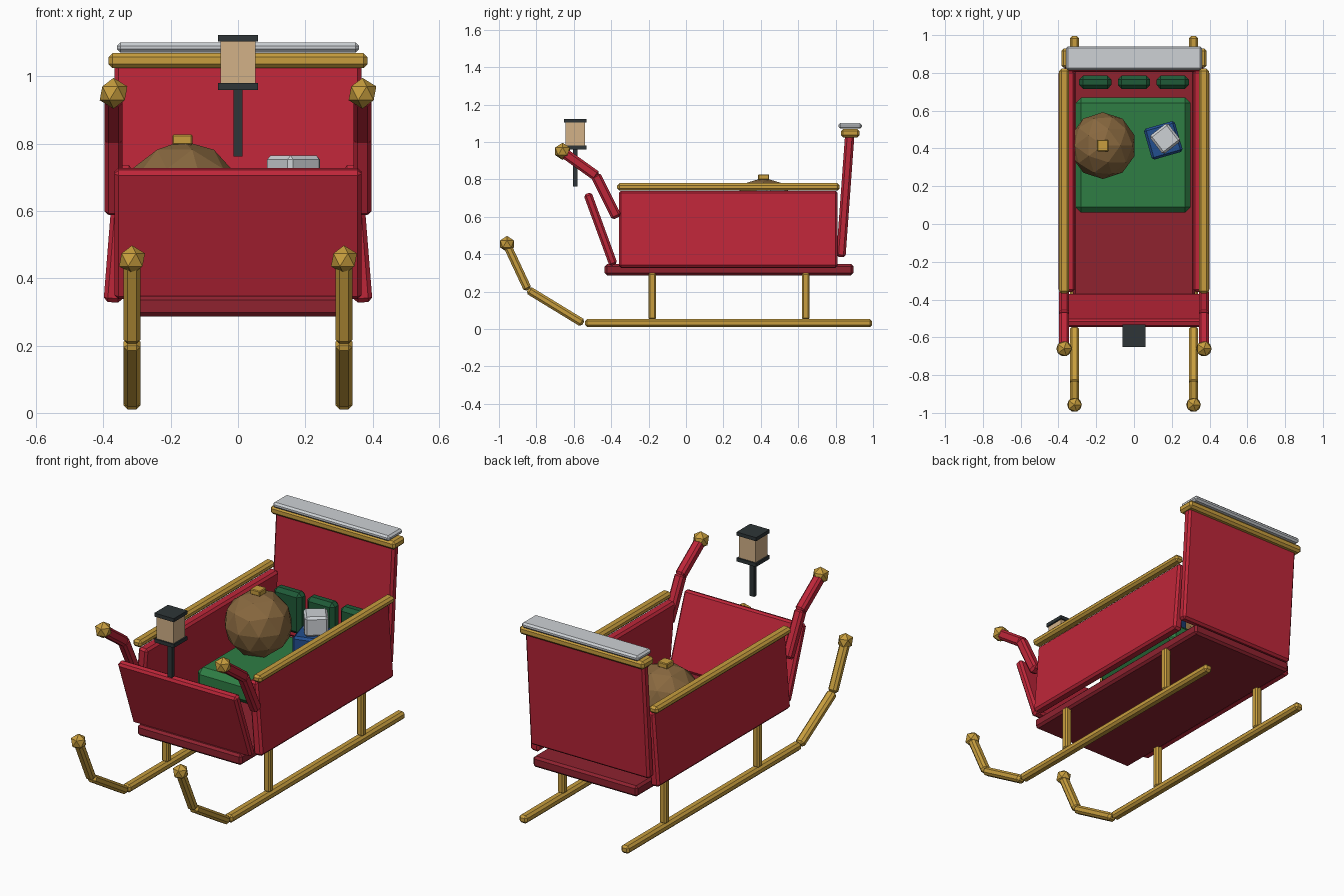
import bpy, bmesh, math
from mathutils import Matrix, Vector

if "Cube" in bpy.data.objects:
    bpy.data.objects.remove(bpy.data.objects["Cube"])


def material(name, r, g, b):
    lin = [((c / 255 + 0.055) / 1.055) ** 2.4 for c in (r, g, b)]
    m = bpy.data.materials.new(name)
    m.diffuse_color = (*lin, 1)
    m.use_nodes = True
    m.node_tree.nodes["Principled BSDF"].inputs["Base Color"].default_value = m.diffuse_color
    return m


RED = material("red paint", 190, 38, 57)
DARK_RED = material("dark red floor", 142, 34, 47)
GOLD = material("gold", 200, 158, 62)
WHITE = material("pale grey", 205, 209, 213)
IRON = material("dark iron", 46, 53, 55)
GLOW = material("lantern tan", 210, 177, 135)
GREEN = material("green cloth", 46, 125, 68)
DARK_GREEN = material("dark green cushion", 31, 90, 55)
BROWN = material("brown sack", 136, 104, 63)
BLUE = material("blue wrap", 34, 78, 142)


def finish(name, bm, loc, rot, mat, bevel=0):
    me = bpy.data.meshes.new(name)
    bm.to_mesh(me)
    bm.free()
    ob = bpy.data.objects.new(name, me)
    bpy.context.collection.objects.link(ob)
    ob.location, ob.rotation_euler = loc, rot
    me.materials.append(mat)
    if bevel:
        mod = ob.modifiers.new("chamfer", 'BEVEL')
        mod.width, mod.segments = bevel, 1
    return ob


def box(name, loc, size, mat, bevel=0.012, rot=(0, 0, 0)):
    bm = bmesh.new()
    bmesh.ops.create_cube(bm, size=1)
    bmesh.ops.scale(bm, vec=size, verts=bm.verts)
    return finish(name, bm, loc, rot, mat, bevel)


def bar(name, x, p0, p1, width, thick, mat, bevel=0.012):
    """Chamfered box running between two (y, z) points."""
    dy, dz = p1[0] - p0[0], p1[1] - p0[1]
    mid = (x, (p0[0] + p1[0]) / 2, (p0[1] + p1[1]) / 2)
    return box(name, mid, (width, math.hypot(dy, dz), thick), mat, bevel,
               (math.atan2(dz, dy), 0, 0))


def ball(name, loc, r, mat, sub=1):
    bm = bmesh.new()
    bmesh.ops.create_icosphere(bm, subdivisions=sub, radius=r)
    return finish(name, bm, loc, (0, 0, 0), mat)


# Body
box("floor", (0, 0.23, 0.317), (0.645, 1.33, 0.06), DARK_RED)
bar("front_panel", 0, (-0.387, 0.342), (-0.527, 0.725), 0.735, 0.045, RED)
bar("back_panel", 0, (0.828, 0.385), (0.876, 1.045), 0.735, 0.05, RED)
box("back_cap", (0, 0.878, 1.047), (0.77, 0.10, 0.045), GOLD)
box("back_fur_trim", (0, 0.878, 1.086), (0.72, 0.125, 0.03), WHITE, 0.01)

for side, s in (("left", -1), ("right", 1)):
    # Side walls lean in slightly at the top
    box(side + "_wall", (s * 0.356, 0.226, 0.533), (0.055, 1.17, 0.41), RED,
        0.012, (0, -s * 0.08, 0))
    box(side + "_rail", (s * 0.37, 0.227, 0.76), (0.053, 1.19, 0.04), GOLD)
    # Front scrolls
    bar(side + "_scroll_lower", s * 0.37, (-0.37, 0.595), (-0.485, 0.825),
        0.053, 0.055, RED)
    bar(side + "_scroll_upper", s * 0.37, (-0.475, 0.815), (-0.65, 0.94),
        0.053, 0.055, RED)
    ball(side + "_scroll_knob", (s * 0.37, -0.66, 0.95), 0.046, GOLD)
    # Runners
    path = [(0.995, 0.032), (-0.54, 0.032), (-0.845, 0.21), (-0.955, 0.445)]
    for i in range(3):
        if i == 1:
            a, b = (-0.55, 0.03), path[2]
        else:
            a, b = path[i], path[i + 1]
        bar(f"{side}_runner_{i + 1}", s * 0.315, a, b, 0.05, 0.044, GOLD)
    ball(side + "_runner_knob", (s * 0.315, -0.957, 0.455), 0.043, GOLD)
    for n, y in (("front", -0.18), ("back", 0.64)):
        box(f"{side}_{n}_post", (s * 0.315, y, 0.175), (0.04, 0.04, 0.25),
            GOLD, 0.008)

# Seat and back cushions
box("seat_blanket", (-0.005, 0.365, 0.415), (0.61, 0.61, 0.13), GREEN, 0.03)
for i, x in enumerate((-0.205, 0, 0.205)):
    box(f"back_cushion_{i + 1}", (x, 0.75, 0.57), (0.17, 0.07, 0.23),
        DARK_GREEN, 0.02)

# Sack and gifts
ball("sack", (-0.165, 0.415, 0.632), 0.177, BROWN, 2)
box("sack_tie", (-0.165, 0.415, 0.812), (0.06, 0.06, 0.03), GOLD, 0.004)
box("large_gift", (0.155, 0.443, 0.566), (0.17, 0.17, 0.18), BLUE, 0.012,
    (0, 0, math.radians(16)))
box("small_gift", (0.165, 0.452, 0.71), (0.122, 0.122, 0.11), WHITE, 0.012,
    (0, 0, math.radians(38)))

# Lantern
box("lantern_post", (0, -0.592, 0.862), (0.028, 0.022, 0.20), IRON, 0)
box("lantern_base", (0, -0.592, 0.97), (0.12, 0.12, 0.02), IRON, 0)
box("lantern_body", (0, -0.592, 1.043), (0.104, 0.104, 0.13), GLOW, 0)
box("lantern_roof", (0, -0.592, 1.114), (0.12, 0.12, 0.02), IRON, 0)
